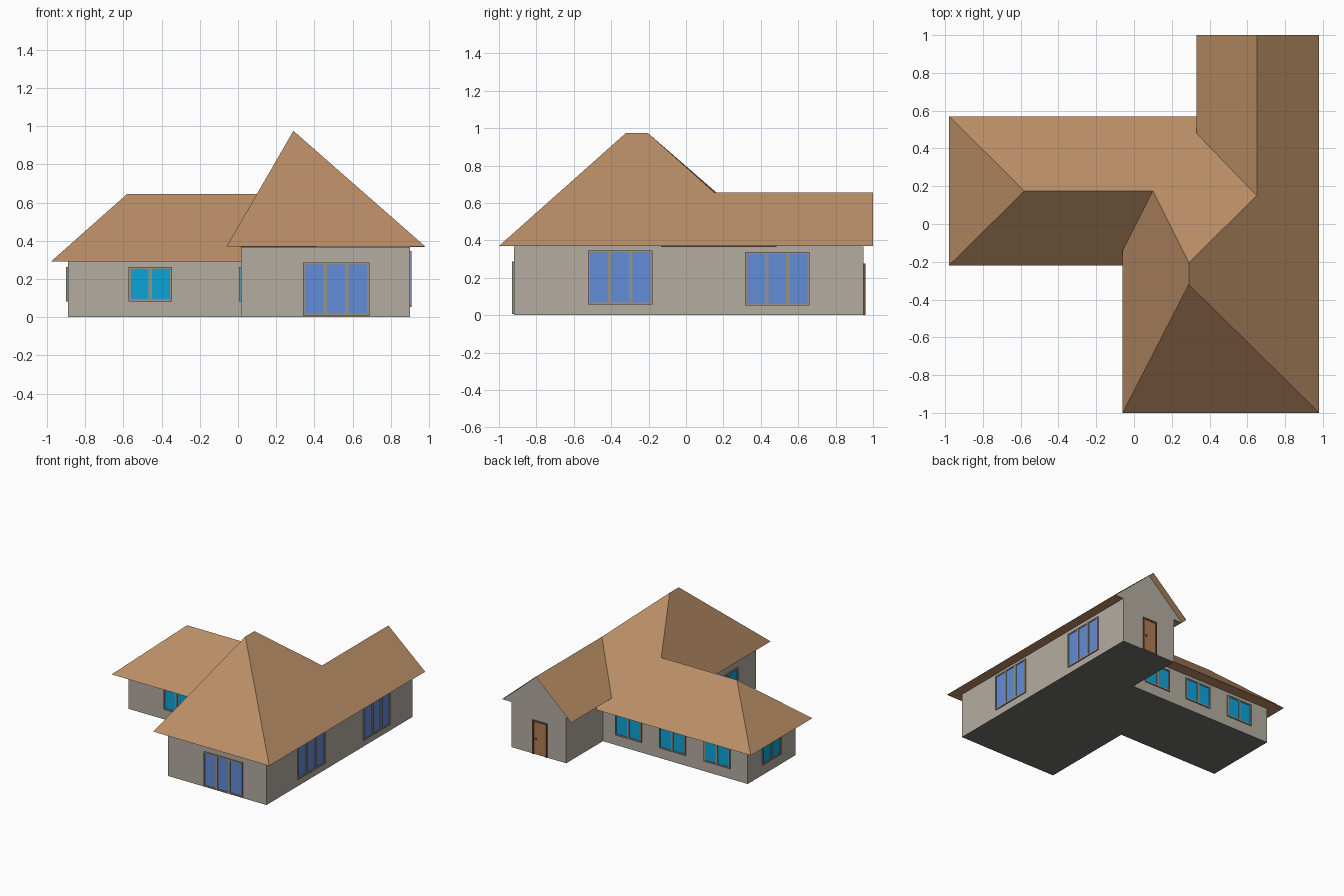
import bpy, bmesh

if "Cube" in bpy.data.objects:
    bpy.data.objects.remove(bpy.data.objects["Cube"])


def material(name, srgb):
    m = bpy.data.materials.new(name)
    lin = [((c / 255 + 0.055) / 1.055) ** 2.4 for c in srgb]
    m.diffuse_color = (*lin, 1)
    m.use_nodes = True
    m.node_tree.nodes["Principled BSDF"].inputs["Base Color"].default_value = m.diffuse_color
    return m


ROOF = material("brown_roof", (186, 142, 102))
WALL = material("stone_grey_wall", (180, 172, 161))
FLOOR = material("dark_floor", (112, 111, 109))
BLUE = material("blue_glass", (98, 140, 215))
CYAN = material("cyan_glass", (12, 164, 217))
FRAME = material("taupe_frame", (158, 146, 132))
DOOR = material("door_wood", (176, 125, 84))
TRIM = material("dark_door_trim", (112, 80, 58))


def finish(name, bm, *mats):
    me = bpy.data.meshes.new(name)
    bm.to_mesh(me)
    bm.free()
    for m in mats:
        me.materials.append(m)
    ob = bpy.data.objects.new(name, me)
    bpy.context.collection.objects.link(ob)
    return ob


def polygons(name, mat, *faces):
    bm = bmesh.new()
    for f in faces:
        bm.faces.new([bm.verts.new(p) for p in f])
    bmesh.ops.remove_doubles(bm, verts=bm.verts, dist=0.0005)
    return finish(name, bm, mat)


def wing(name, outline, height):
    """Extruded footprint; the underside gets the floor colour."""
    bm = bmesh.new()
    base = bm.faces.new([bm.verts.new((x, y, 0)) for x, y in outline])
    top = bmesh.ops.extrude_face_region(bm, geom=[base], use_keep_orig=True)
    bmesh.ops.translate(bm, vec=(0, 0, height),
                        verts=[g for g in top["geom"] if isinstance(g, bmesh.types.BMVert)])
    bmesh.ops.recalc_face_normals(bm, faces=bm.faces)
    for f in bm.faces:
        f.material_index = 1 if f.normal.z < -0.5 else 0
    return finish(name, bm, WALL, FLOOR)


def rect(x0, y0, x1, y1, z):
    return [(x0, y0, z), (x0, y1, z), (x1, y1, z), (x1, y0, z)]


# Walls
wing("left_wing_walls", [(-.89, -.13), (.015, -.13), (.015, .48), (-.89, .48)], .29)
wing("main_wing_walls", [(.015, -.92), (.9, -.92), (.9, .95), (.41, .95), (.41, .48), (.015, .48)], .367)

# Roof corners, ridge ends and valley ends
LO, HI = .29, .37
sw, nw = (-.98, -.22, LO), (-.98, .57, LO)
hip, meet = (-.58, .175, .645), (.10, .175, .645)
fl, fr = (-.06, -1, HI), (.98, -1, HI)
peak_f, peak_b = (.29, -.32, .975), (.29, -.205, .975)
cross, valley = (.65, .15, .657), (-.06, -.14, HI)
br, ridge_b, bl = (.98, 1, HI), (.65, 1, .657), (.33, 1, HI)
polygons("left_wing_roof", ROOF,
         [sw, hip, nw],
         [sw, (.015, -.22, LO), (.015, -.075, .42), meet, hip],
         [nw, hip, meet, peak_b, cross, (.41, .48, HI), (.41, .57, LO)])
polygons("main_wing_roof", ROOF,
         [fl, fr, peak_f],
         [fl, peak_f, peak_b, meet, valley],
         [fr, br, ridge_b, cross, peak_b, peak_f])
polygons("back_gable_roof", ROOF, [bl, (.33, .48, HI), cross, ridge_b])

# Flat undersides of the eaves
polygons("left_wing_soffit", ROOF, rect(-.98, -.22, .015, .57, LO), rect(.015, .48, .41, .57, LO))
polygons("main_wing_soffit", ROOF, rect(-.06, -1, .98, -.14, HI), rect(.33, -.14, .98, .95, HI))

# Gable triangle over the back door
polygons("back_gable_wall", WALL, [(.98, .95, .366), (.33, .95, .366), (.65, .95, .655)])


# Wall sides: (axis the wall runs along, plane position, outward sign)
def wall_box(bm, side, a0, a1, z0, z1, depth):
    axis, plane, sign = side
    lo, hi = sorted((plane - sign * .002, plane + sign * depth))
    for v in bmesh.ops.create_cube(bm, size=1)["verts"]:
        a = a1 if v.co.x > 0 else a0
        d = hi if v.co.y > 0 else lo
        z = z1 if v.co.z > 0 else z0
        v.co = (a, d, z) if axis == "x" else (d, a, z)
    bmesh.ops.recalc_face_normals(bm, faces=bm.faces)


def window(name, side, a0, a1, z0, z1, panes, glass):
    """Row of glass panes with a bar frame."""
    bm = bmesh.new()
    wall_box(bm, side, a0, a1, z0, z1, .003)
    finish(name + "_glass", bm, glass)
    bm = bmesh.new()
    t = .011
    for z in (z0, z1 - t):
        wall_box(bm, side, a0, a1, z, z + t, .009)
    for i in range(panes + 1):
        c = a0 + t / 2 + (a1 - a0 - t) * i / panes
        w = t / 2 if i in (0, panes) else t * .85
        wall_box(bm, side, c - w, c + w, z0 + t, z1 - t, .009)
    finish(name + "_frame", bm, FRAME)


# Tall blue windows
right = ("y", .90, 1)
window("front_patio_window", ("x", -.92, -1), .34, .687, .006, .287, 3, BLUE)
window("right_front_window", right, -.525, -.178, .057, .345, 3, BLUE)
window("right_back_window", right, .315, .66, .052, .337, 3, BLUE)

# Small cyan windows
north = ("x", .48, 1)
for i, x in enumerate((-.735, -.335, .06)):
    window(f"back_window_{i + 1}", north, x, x + .235, .083, .263, 2, CYAN)
window("left_wing_front_window", ("x", -.13, -1), -.572, -.345, .083, .263, 2, CYAN)
window("left_end_window", ("y", -.89, -1), .06, .295, .083, .263, 2, CYAN)
window("courtyard_window", ("y", .015, -1), -.68, -.445, .083, .263, 2, CYAN)

# Back door with trim
back = ("x", .95, 1)
bm = bmesh.new()
wall_box(bm, back, .592, .698, .002, .262, .004)
finish("back_door", bm, DOOR)
bm = bmesh.new()
for a0, a1, z0, z1 in ((.58, .592, 0, .275), (.698, .71, 0, .275), (.592, .698, .262, .275)):
    wall_box(bm, back, a0, a1, z0, z1, .009)
finish("back_door_trim", bm, TRIM)
bm = bmesh.new()
wall_box(bm, back, .675, .687, .12, .135, .009)
finish("back_door_handle", bm, TRIM)
